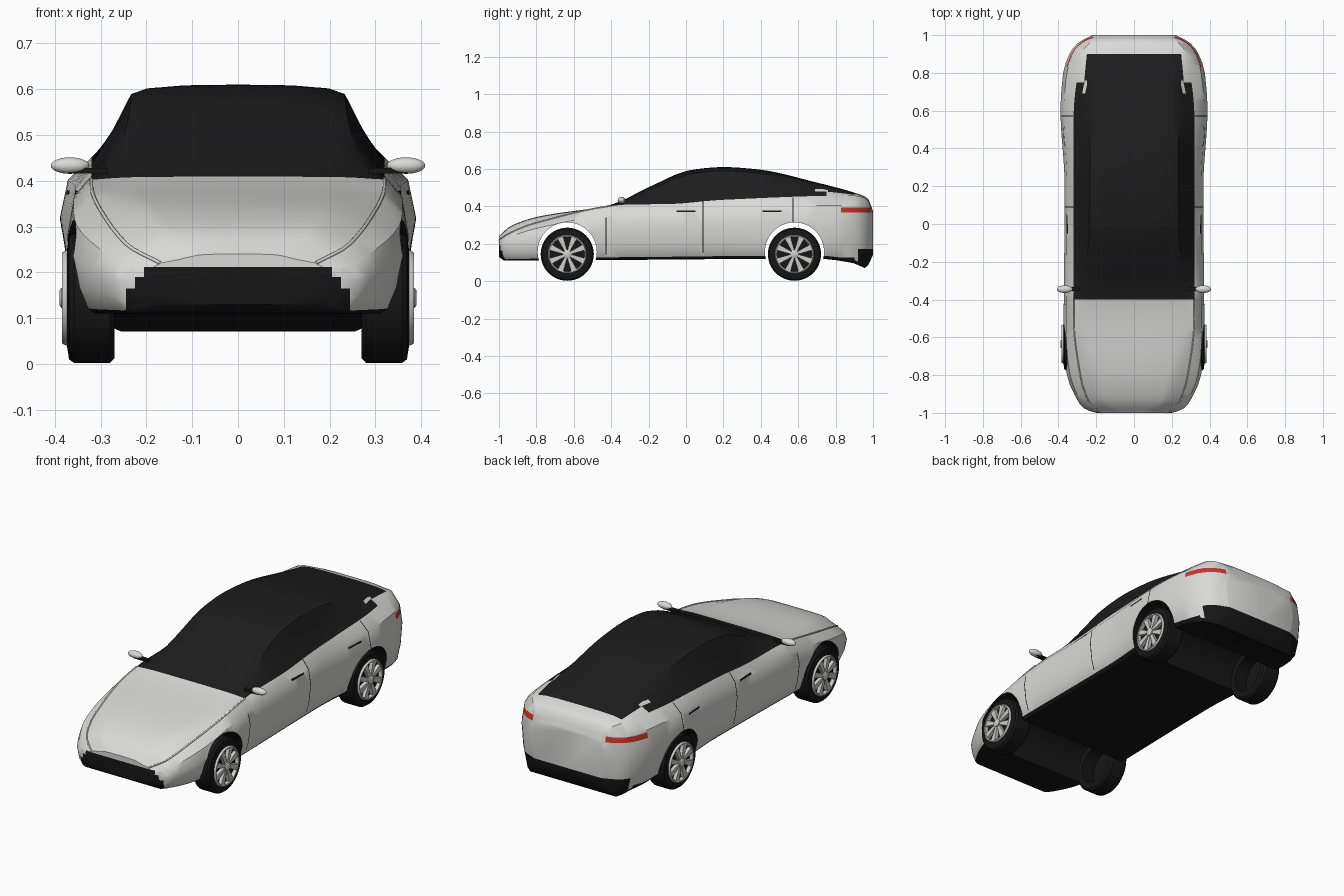
import bpy, bmesh, math
from mathutils import Vector

if "Cube" in bpy.data.objects:
    bpy.data.objects.remove(bpy.data.objects["Cube"])


def material(name, r, g, b):
    m = bpy.data.materials.new(name)
    m.diffuse_color = (r, g, b, 1)
    m.use_nodes = True
    m.node_tree.nodes["Principled BSDF"].inputs["Base Color"].default_value = m.diffuse_color
    return m


WHITE = material("white_paint", 0.70, 0.70, 0.69)
GLASS = material("dark_glass", 0.012, 0.012, 0.012)
BLACK = material("black_trim", 0.008, 0.008, 0.008)
RED = material("red_lamp", 0.58, 0.035, 0.02)
SILVER = material("silver_rim", 0.62, 0.62, 0.61)
MATS = [WHITE, GLASS, BLACK, RED]
WHEEL_Y = (-0.635, 0.58)
WHEEL_Z, ARCH_Z, ARCH_R = 0.144, 0.156, 0.158


def finish(name, bm, mats, angle=35):
    me = bpy.data.meshes.new(name)
    bm.to_mesh(me)
    bm.free()
    ob = bpy.data.objects.new(name, me)
    bpy.context.collection.objects.link(ob)
    for m in mats:
        me.materials.append(m)
    bpy.ops.object.select_all(action='DESELECT')
    ob.select_set(True)
    bpy.context.view_layer.objects.active = ob
    bpy.ops.object.shade_smooth_by_angle(angle=math.radians(angle))
    return ob


def curve(*pts):
    """Smooth function of y through a few points, without overshoot."""
    d = [(b[1] - a[1]) / (b[0] - a[0]) for a, b in zip(pts, pts[1:])]
    m = [d[0]] + [2 * p * q / (p + q) if p * q > 0 else 0 for p, q in zip(d, d[1:])] + [d[-1]]

    def f(y):
        i = max(k for k in range(len(d)) if k == 0 or pts[k][0] <= y)
        h = pts[i + 1][0] - pts[i][0]
        t = (y - pts[i][0]) / h
        return ((2*t**3 - 3*t*t + 1) * pts[i][1] + (t**3 - 2*t*t + t) * h * m[i]
                + (3*t*t - 2*t**3) * pts[i + 1][1] + (t**3 - t*t) * h * m[i + 1])
    return f


# Body outlines along the length
width = curve((-1, .20), (-.98, .26), (-.94, .295), (-.8, .355), (-.65, .373), (.2, .367),
              (.6, .389), (.8, .375), (.9, .342), (.96, .295), (1, .22))
floor = curve((-1, .13), (-.97, .11), (.7, .12), (.9, .095), (.96, .07), (1, .14))
belt_x = curve((-1, .17), (-.94, .24), (-.8, .285), (-.5, .32), (.55, .32), (.9, .277), (1, .195))
belt_z = curve((-1, .22), (-.94, .258), (-.8, .312), (-.3, .41), (-.1, .412), (.2, .435),
               (.9, .458), (.97, .435), (1, .36))
roof_x = curve((-1, .10), (-.94, .17), (-.4, .27), (0, .235), (.9, .23), (1, .12))
roof_drop = curve((-1, .005), (-.4, .003), (-.2, .02), (.4, .021), (1, .005))
roof_z = curve((-1, .24), (-.94, .293), (-.8, .343), (-.4, .409), (-.2, .502), (.03, .595),
               (.2, .61), (.38, .598), (.7, .527), (.9, .473), (.97, .445), (1, .375))


def section(y):
    w, zb, bx, bz = width(y), floor(y), belt_x(y), belt_z(y)
    rx, zc = roof_x(y), roof_z(y)
    rz = zc - roof_drop(y)

    def at(f):
        return zb + f * (bz - zb)
    half = [(0, zb), (w - .045, zb), (w - .03, at(.05)), (w - .010, at(.28)), (w, at(.6)),
            (w + .25 * (bx - w), at(.85)), (bx, bz), ((bx + rx) / 2 - .004, (bz + rz) / 2),
            (rx, rz), (rx * .85, rz + .6 * (zc - rz)), (rx * .5, rz + .92 * (zc - rz)), (0, zc)]
    return [Vector((x, y, z)) for x, z in half]


# Body shell lofted through the sections, denser at both ends
tip = [1 - .1 * (i / 6) ** 2 for i in range(6)]
rows = [section(y) for y in [-t for t in tip] + [-.9 + .05 * i for i in range(37)] + tip[::-1]]
bm = bmesh.new()
rings = []
for half in rows:
    ring = half + [Vector((-p.x, p.y, p.z)) for p in half[-2:0:-1]]
    rings.append([bm.verts.new(p) for p in ring])
N = len(rings[0])
for a, b in zip(rings, rings[1:]):
    yc = (a[0].co.y + b[0].co.y) / 2
    for j in range(N):
        f = bm.faces.new((a[j], a[(j + 1) % N], b[(j + 1) % N], b[j]))
        r = j if j < 11 else N - 1 - j
        if r >= 6 and -.4 < yc < (.75 if r == 6 else .902):
            f.material_index = 1
bm.faces.new(rings[0])
bm.faces.new(rings[-1])
bmesh.ops.recalc_face_normals(bm, faces=bm.faces)
body = finish("body", bm, MATS)

# Wheel arches cut straight through the shell
for wy in WHEEL_Y:
    bpy.ops.mesh.primitive_cylinder_add(vertices=64, radius=ARCH_R, depth=1.2,
                                        location=(0, wy, ARCH_Z), rotation=(0, math.pi / 2, 0))
    cutter = bpy.context.object
    cutter.name = "arch_cutter"
    cutter.hide_render = True
    mod = body.modifiers.new("arch", 'BOOLEAN')
    mod.operation, mod.solver, mod.object = 'DIFFERENCE', 'EXACT', cutter
    bpy.context.view_layer.objects.active = body
    bpy.ops.object.modifier_apply(modifier=mod.name)
    bpy.data.objects.remove(cutter)


def bounds(f):
    cs = [v.co for v in f.verts]
    return [(min(c[k] for c in cs), max(c[k] for c in cs)) for k in range(3)]


def paint(bm, xr, yr, zr, mat):
    """Cut the shell along a box on both sides and colour the faces inside."""
    for s in (1, -1):
        box = [tuple(sorted((s * xr[0], s * xr[1]))), yr, zr]

        def touching():
            return [f for f in bm.faces
                    if all(b[0] < r[1] and b[1] > r[0] for b, r in zip(bounds(f), box))]
        for k in range(3):
            for v in box[k]:
                fs = touching()
                geom = fs + list({e for f in fs for e in f.edges}) + list({u for f in fs for u in f.verts})
                no = Vector((k == 0, k == 1, k == 2))
                bmesh.ops.bisect_plane(bm, geom=geom, dist=1e-5, plane_co=no * v, plane_no=no)
        for f in touching():
            if all(r[0] <= (b[0] + b[1]) / 2 <= r[1] for b, r in zip(bounds(f), box)):
                f.material_index = mat


bm = bmesh.new()
bm.from_mesh(body.data)
# Grille, widening downwards
for x, z in ((.205, .212), (.225, .19), (.245, .165)):
    paint(bm, (0, x), (-1.1, -.9), (0, z), 2)
# Sills and rear bumper
paint(bm, (0, .5), (-.47, .9), (0, .126), 2)
paint(bm, (0, .5), (.92, 1.1), (0, .172), 2)
# Tail lamps and rear pillar trim
paint(bm, (.215, .5), (.83, 1.1), (.366, .394), 3)
paint(bm, (.25, .32), (.69, .76), (.480, .492), 0)
# Door gaps and handles
for y, lo, hi in ((-.43, .14, .34), (.088, .15, .425), (.57, .31, .448)):
    paint(bm, (.2, .5), (y, y + .005), (lo, hi), 2)
for y in (0, .46):
    paint(bm, (.2, .5), (y - .05, y + .05), (.370, .379), 2)
# Underside and arch linings
for f in bm.faces:
    lining = any(all(math.hypot(v.co.y - wy, v.co.z - ARCH_Z) < ARCH_R + .001 for v in f.verts)
                 for wy in WHEEL_Y)
    if (lining and abs(f.normal.x) < .5) or (f.normal.z < -.6 and f.calc_center_median().z < .2):
        f.material_index = 2
bm.to_mesh(body.data)
bm.free()
body.select_set(True)
bpy.context.view_layer.objects.active = body
bpy.ops.object.shade_smooth_by_angle(angle=math.radians(35))


def lathe(name, profile, y, z, mat, closed=True, n=48):
    """Revolve (x, radius) points around a wheel axis."""
    bm = bmesh.new()
    rs = [[bm.verts.new((x, y + r * math.cos(2 * math.pi * i / n), z + r * math.sin(2 * math.pi * i / n)))
           for x, r in profile] for i in range(n)]
    m = len(profile)
    for i in range(n):
        a, b = rs[i], rs[(i + 1) % n]
        for j in range(m if closed else m - 1):
            bm.faces.new((a[j], a[(j + 1) % m], b[(j + 1) % m], b[j]))
    if not closed:
        bm.faces.new([r[0] for r in rs])
        bm.faces.new([r[-1] for r in rs])
    bmesh.ops.recalc_face_normals(bm, faces=bm.faces)
    finish(name, bm, [mat])


def spokes(name, s, y, z, count=8):
    bm = bmesh.new()
    for i in range(count):
        a = 2 * math.pi * (i + .5) / count
        d, t = Vector((0, math.cos(a), math.sin(a))), Vector((0, -math.sin(a), math.cos(a)))
        quad = [Vector((0, y, z)) + d * r + t * w
                for r, w in ((.015, -.007), (.096, -.016), (.096, .016), (.015, .007))]
        lo, hi = ([bm.verts.new(p + Vector((s * x, 0, 0))) for p in quad] for x in (.362, .380))
        bm.faces.new(lo)
        bm.faces.new(hi)
        for j in range(4):
            k = (j + 1) % 4
            bm.faces.new((lo[j], lo[k], hi[k], hi[j]))
    bmesh.ops.recalc_face_normals(bm, faces=bm.faces)
    finish(name, bm, [SILVER])


def blob(name, bm, centre, size, mat):
    for v in bm.verts:
        v.co = Vector([c + p * q for c, p, q in zip(centre, v.co, size)])
    finish(name, bm, [mat])


for s, side in ((1, "right"), (-1, "left")):
    # Wheels
    for wy, end in zip(WHEEL_Y, ("front", "rear")):
        def turn(part, pts, mat, closed=True):
            lathe(f"{end}_{side}_{part}", [(s * x, r) for x, r in pts], wy, WHEEL_Z, mat, closed)
        turn("tyre", [(.27, .10), (.27, .132), (.280, .142), (.358, .142), (.369, .134),
                      (.374, .102), (.36, .10)], BLACK)
        turn("wheel_back", [(.345, .101), (.362, .101)], BLACK, False)
        turn("rim", [(.360, .093), (.382, .093), (.384, .099), (.376, .104), (.360, .104)], SILVER)
        turn("hub", [(.355, .022), (.386, .022), (.390, .016)], SILVER, False)
        spokes(f"{end}_{side}_spokes", s, wy, WHEEL_Z)
    # Door mirror and its stalk
    bm = bmesh.new()
    bmesh.ops.create_uvsphere(bm, u_segments=24, v_segments=12, radius=1)
    blob(f"mirror_{side}", bm, (s * .367, -.345, .433), (.042, .02, .018), WHITE)
    bm = bmesh.new()
    bmesh.ops.create_cube(bm, size=1)
    blob(f"mirror_stalk_{side}", bm, (s * .328, -.345, .422), (.085, .022, .012), BLACK)
    # Bonnet edge bead
    cu = bpy.data.curves.new(f"bonnet_edge_{side}", 'CURVE')
    cu.dimensions, cu.bevel_depth, cu.bevel_resolution = '3D', .004, 2
    pts = [r[6] for r in rows if r[6].y < -.38]
    sp = cu.splines.new('POLY')
    sp.points.add(len(pts) - 1)
    for p, q in zip(sp.points, pts):
        p.co = (s * q.x, q.y, q.z, 1)
    cu.materials.append(WHITE)
    bpy.context.collection.objects.link(bpy.data.objects.new(cu.name, cu))
